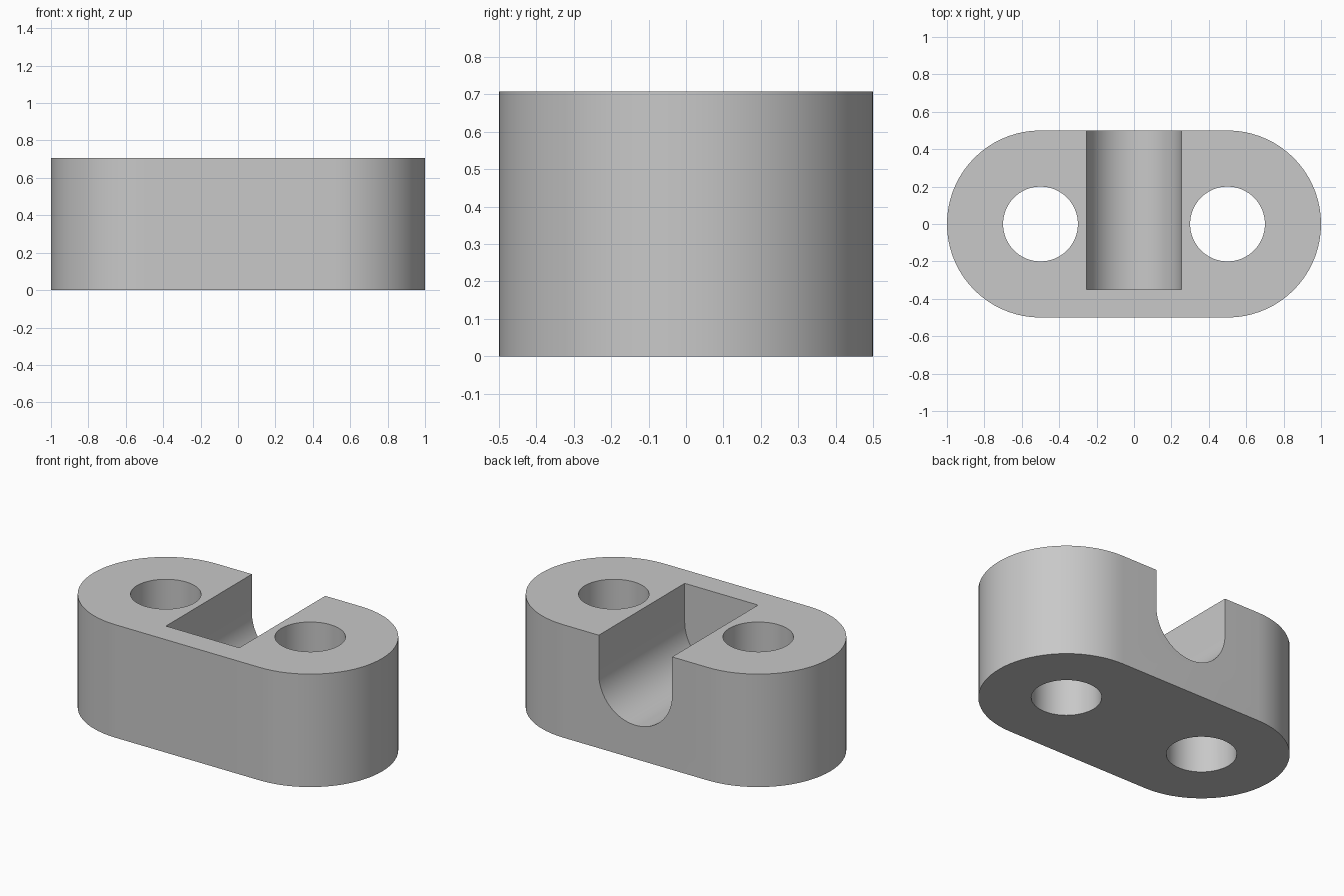
import bpy, bmesh
from math import cos, sin, pi, radians
from mathutils import Vector

HEIGHT = 0.707
END_RADIUS = 0.5
HOLE_RADIUS = 0.2
SLOT_RADIUS = 0.254
SLOT_AXIS_Z = 0.465
SLOT_FRONT = -0.35

old = bpy.data.objects.get("Cube")
if old:
    bpy.data.objects.remove(old, do_unlink=True)

grey = bpy.data.materials.new("plain_grey")
grey.use_nodes = True
colour = (0.58, 0.58, 0.58, 1)
grey.diffuse_color = colour
grey.node_tree.nodes["Principled BSDF"].inputs["Base Color"].default_value = colour


def arc(cx, cy, radius, start, end, steps):
    angles = [start + (end - start) * i / steps for i in range(steps + 1)]
    return [(cx + radius * cos(a), cy + radius * sin(a)) for a in angles]


def prism(name, points, direction):
    """Extrude a closed outline along a direction into a solid."""
    bm = bmesh.new()
    face = bm.faces.new([bm.verts.new(p) for p in points])
    moved = bmesh.ops.extrude_face_region(bm, geom=[face])["geom"]
    verts = [v for v in moved if isinstance(v, bmesh.types.BMVert)]
    bmesh.ops.translate(bm, verts=verts, vec=Vector(direction))
    bmesh.ops.recalc_face_normals(bm, faces=bm.faces)
    mesh = bpy.data.meshes.new(name)
    bm.to_mesh(mesh)
    bm.free()
    mesh.materials.append(grey)
    obj = bpy.data.objects.new(name, mesh)
    bpy.context.collection.objects.link(obj)
    return obj


# Block with rounded ends
outline = arc(0.5, 0, END_RADIUS, -pi / 2, pi / 2, 36)
outline += arc(-0.5, 0, END_RADIUS, pi / 2, 3 * pi / 2, 36)
block = prism("slotted_block", [(x, y, 0) for x, y in outline], (0, 0, HEIGHT))

# Two vertical through holes
cutters = []
for side, x in (("left", 0.5), ("right", -0.5)):
    ring = arc(x, 0, HOLE_RADIUS, 0, 2 * pi, 64)[:-1]
    cutters.append(prism(side + "_hole_cutter",
                         [(px, py, -0.1) for px, py in ring], (0, 0, 1)))

# Round-bottomed slot, open at the top and back
slot = arc(0, SLOT_AXIS_Z, SLOT_RADIUS, pi, 2 * pi, 32)
slot += [(SLOT_RADIUS, 1), (-SLOT_RADIUS, 1)]
cutters.append(prism("slot_cutter",
                     [(x, SLOT_FRONT, z) for x, z in slot], (0, 1, 0)))

# Cut the block and drop the cutters
bpy.ops.object.select_all(action="DESELECT")
block.select_set(True)
bpy.context.view_layer.objects.active = block
for cutter in cutters:
    cutter.hide_render = True
    cut = block.modifiers.new(cutter.name, "BOOLEAN")
    cut.operation = "DIFFERENCE"
    cut.solver = "EXACT"
    cut.object = cutter
    bpy.ops.object.modifier_apply(modifier=cut.name)
    bpy.data.objects.remove(cutter, do_unlink=True)

bpy.ops.object.shade_smooth_by_angle(angle=radians(30))
